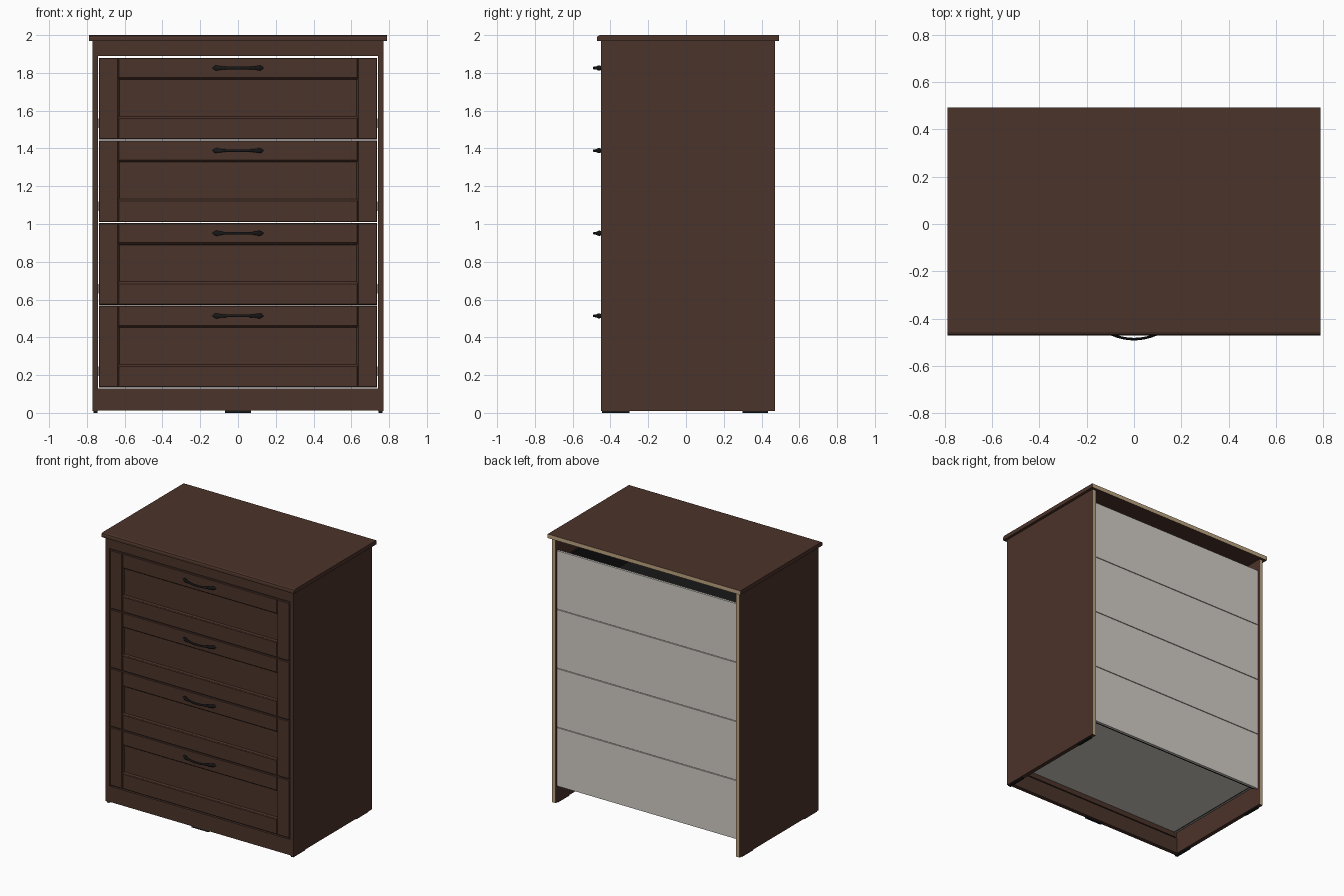
import bpy, bmesh, math
from mathutils import Vector

if "Cube" in bpy.data.objects:
    bpy.data.objects.remove(bpy.data.objects["Cube"])


def srgb(r, g, b):
    def f(c):
        c /= 255
        return c / 12.92 if c <= 0.04045 else ((c + 0.055) / 1.055) ** 2.4
    return (f(r), f(g), f(b), 1)


def material(name, rgb):
    m = bpy.data.materials.new(name)
    m.diffuse_color = srgb(*rgb)
    m.use_nodes = True
    m.node_tree.nodes["Principled BSDF"].inputs["Base Color"].default_value = m.diffuse_color
    return m


BROWN = material("dark_brown_wood", (75, 51, 42))
TAN = material("raw_board_edge", (190, 164, 129))
GREY = material("light_grey_board", (211, 206, 199))
BLACK = material("black_metal", (24, 24, 25))


def finish(name, bm, mats):
    bmesh.ops.recalc_face_normals(bm, faces=bm.faces)
    me = bpy.data.meshes.new(name)
    bm.to_mesh(me)
    bm.free()
    for m in mats:
        me.materials.append(m)
    ob = bpy.data.objects.new(name, me)
    bpy.context.collection.objects.link(ob)
    return ob


def add_box(bm, x0, x1, y0, y1, z0, z1, chamfer=0):
    verts = bmesh.ops.create_cube(bm, size=1)["verts"]
    for v in verts:
        v.co = Vector(((x0 + x1) / 2 + v.co.x * (x1 - x0),
                       (y0 + y1) / 2 + v.co.y * (y1 - y0),
                       (z0 + z1) / 2 + v.co.z * (z1 - z0)))
    if chamfer:  # chamfer the edges of the front face
        edges = {e for v in verts for e in v.link_edges
                 if all(abs(w.co.y - y0) < 1e-5 for w in e.verts)}
        bmesh.ops.bevel(bm, geom=list(edges), offset=chamfer, segments=1,
                        profile=0.5, affect='EDGES')
    return verts


def box(name, mat, *dims, raw_back=False):
    bm = bmesh.new()
    add_box(bm, *dims)
    if raw_back:
        bm.normal_update()
        for f in bm.faces:
            f.material_index = 1 if f.normal.y > 0.9 else 0
    return finish(name, bm, [mat, TAN] if raw_back else [mat])


# Top board: softened front edge, raw rear edge
bm = bmesh.new()
add_box(bm, -0.79, 0.79, -0.472, 0.492, 1.97, 2.0)
front = [e for e in bm.edges if all(v.co.y < -0.47 and v.co.z > 1.99 for v in e.verts)]
bmesh.ops.bevel(bm, geom=front, offset=0.016, segments=2, profile=0.5, affect='EDGES')
bm.normal_update()
for f in bm.faces:
    f.material_index = 1 if f.normal.y > 0.9 else 0
finish("top_board", bm, [BROWN, TAN])

# Side boards, thin foot strips
for s, side in ((-1, "left"), (1, "right")):
    xa, xb = sorted((s * 0.74, s * 0.77))
    box(side + "_side_board", BROWN, xa, xb, -0.45, 0.47, 0.009, 1.97, raw_back=True)
    xa, xb = sorted((s * 0.745, s * 0.765))
    box(side + "_front_foot", BLACK, xa, xb, -0.445, -0.30, 0, 0.009)
    box(side + "_back_foot", BLACK, xa, xb, 0.30, 0.435, 0, 0.009)
box("centre_foot", BLACK, -0.07, 0.07, -0.445, -0.425, 0, 0.012)

# Front rails above and below the drawers
box("top_front_rail", BROWN, -0.74, 0.74, -0.45, -0.42, 1.890, 1.97)
box("plinth_rail", BROWN, -0.74, 0.74, -0.45, -0.42, 0.012, 0.128)


def drawer_front(name, z0, z1):
    """Stiles and rails with grooved joints around a moulded recessed panel."""
    bm = bmesh.new()
    zp0, zp1 = z0 + 0.115, z1 - 0.108
    verts = add_box(bm, -0.635, 0.635, -0.442, -0.42, zp0, zp1)
    bm.normal_update()
    face = [f for f in bm.faces if f.normal.y < -0.9]
    bmesh.ops.inset_region(bm, faces=face, thickness=0.010, depth=-0.009)
    for s in (-1, 1):
        xa, xb = sorted((s * 0.635, s * 0.736))
        add_box(bm, xa, xb, -0.45, -0.42, z0, z1, 0.004)
    add_box(bm, -0.635, 0.635, -0.449, -0.42, zp1, z1, 0.004)
    add_box(bm, -0.635, 0.635, -0.449, -0.42, z0, zp0, 0.004)
    return finish(name, bm, [BROWN])


def drawer_box(name, z0, z1):
    """Open tray behind the front: grey outside, black lining."""
    bm = bmesh.new()
    for s in (-1, 1):
        xa, xb = sorted((s * 0.716, s * 0.730))
        add_box(bm, xa, xb, -0.42, 0.445, z0 + 0.03, z1 - 0.07)
    add_box(bm, -0.735, 0.735, 0.445, 0.462, z0, z1)
    add_box(bm, -0.716, 0.716, -0.42, 0.445, z0 + 0.036, z0 + 0.046)
    bm.normal_update()
    for f in bm.faces:
        c = f.calc_center_median()
        floor = f.normal.z > 0.9 and c.z < z1 - 0.02
        wall = abs(f.normal.x) > 0.9 and c.x * f.normal.x < 0
        rear = f.normal.y < -0.9 and c.y > 0.4
        f.material_index = 1 if floor or wall or rear else 0
    finish(name, bm, [GREY, BLACK])
    # dark lining on the inner side of the front
    box(name + "_front_lining", BLACK, -0.716, 0.716, -0.42, -0.415, z0 + 0.046, z1 - 0.004)
    # dark strip under the rear edge of the tray
    box(name + "_rear_strip", BLACK, -0.716, 0.716, 0.43, 0.445, z0 + 0.003, z0 + 0.036)


def handle(name, z):
    """Bowed pull with flattened, flared ends."""
    bm = bmesh.new()
    n, k = 24, 10
    rings = []
    for i in range(n + 1):
        t = -1 + 2 * i / n
        x = 0.134 * t
        a = abs(t)
        rz = 0.0075 + 0.007 * math.exp(-((a - 0.82) / 0.16) ** 2)
        if a > 0.9:
            rz *= math.sqrt(max(0.08, 1 - ((a - 0.9) / 0.1) ** 2))
        yc = -0.487 + 2.2 * x * x
        ring = []
        for j in range(k):
            w = 2 * math.pi * j / k
            ring.append(bm.verts.new((x, yc + 0.0055 * math.cos(w), z + rz * math.sin(w))))
        rings.append(ring)
    for r0, r1 in zip(rings, rings[1:]):
        for j in range(k):
            bm.faces.new((r0[j], r0[(j + 1) % k], r1[(j + 1) % k], r1[j]))
    bm.faces.new(rings[0])
    bm.faces.new(rings[-1])
    for s in (-1, 1):  # mounting posts
        add_box(bm, s * 0.112 - 0.006, s * 0.112 + 0.006, -0.458, -0.44, z - 0.006, z + 0.006)
    ob = finish(name, bm, [BLACK])
    bpy.ops.object.select_all(action='DESELECT')
    ob.select_set(True)
    bpy.context.view_layer.objects.active = ob
    bpy.ops.object.shade_smooth_by_angle(angle=math.radians(40))


# Four equal drawers with runners
PITCH = 0.4375
for i in range(4):
    z0 = 0.135 + i * PITCH
    z1 = z0 + PITCH - 0.005
    n = str(i + 1)
    drawer_front("drawer_front_" + n, z0, z1)
    drawer_box("drawer_box_" + n, z0, z1)
    handle("drawer_handle_" + n, z1 - 0.054)
    for s, side in ((-1, "left"), (1, "right")):
        xa, xb = sorted((s * 0.7302, s * 0.7398))
        box(side + "_runner_" + n, BLACK, xa, xb, -0.415, 0.40, z0 + 0.06, z0 + 0.11)
